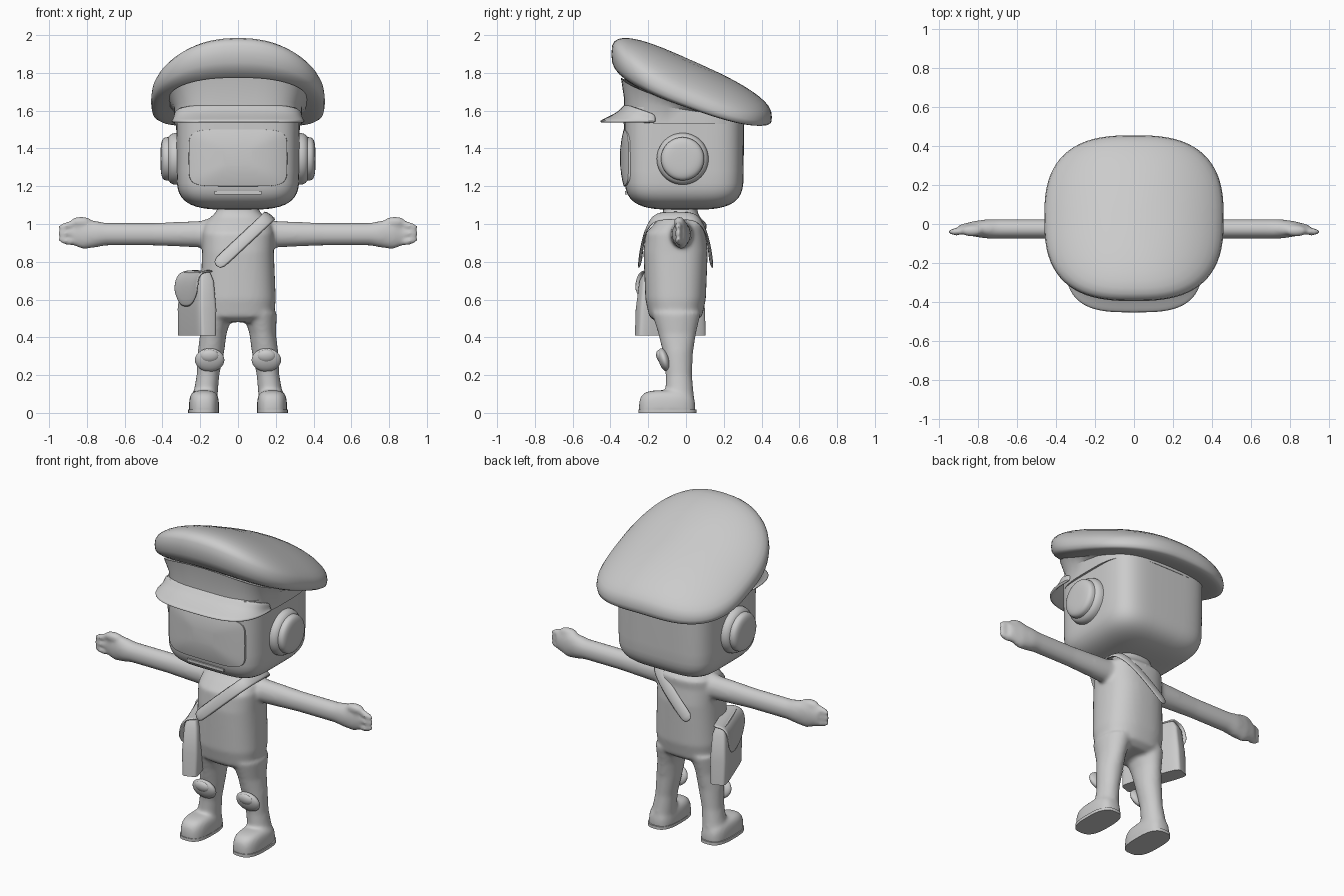
import bpy, bmesh, math
from mathutils import Vector, Matrix

if "Cube" in bpy.data.objects:
    bpy.data.objects.remove(bpy.data.objects["Cube"])

GREY = (0.6, 0.6, 0.6, 1)
clay = bpy.data.materials.new("plain grey")
clay.diffuse_color = GREY
clay.use_nodes = True
clay.node_tree.nodes["Principled BSDF"].inputs["Base Color"].default_value = GREY


def finish(name, bm, angle=40):
    """Turn a bmesh into a smooth shaded object."""
    bmesh.ops.recalc_face_normals(bm, faces=bm.faces)
    mesh = bpy.data.meshes.new(name)
    bm.to_mesh(mesh)
    bm.free()
    mesh.materials.append(clay)
    ob = bpy.data.objects.new(name, mesh)
    bpy.context.collection.objects.link(ob)
    bpy.ops.object.select_all(action="DESELECT")
    ob.select_set(True)
    bpy.context.view_layer.objects.active = ob
    bpy.ops.object.shade_smooth_by_angle(angle=math.radians(angle))
    return ob


def oval(angle, power):
    """Point on a unit superellipse."""
    c, s = math.cos(angle), math.sin(angle)
    return (math.copysign(abs(c) ** (2 / power), c), math.copysign(abs(s) ** (2 / power), s))


def quarter(power, steps=8):
    """Rounded edge: (radius, height) pairs from the rim up to the nearly closed top."""
    return [oval(math.pi / 2 * i / (steps + 0.2), power) for i in range(steps + 1)]


def skin(bm, rows, closed=True):
    """Join neighbouring rows of vertices with quads."""
    for low, high in zip(rows, rows[1:]):
        for i in range(len(low) if closed else len(low) - 1):
            j = (i + 1) % len(low)
            bm.faces.new((low[i], low[j], high[j], high[i]))


def loft(bm, rows, power=2, segments=48, axis="z", side=1):
    """Skin superellipse rows: height, centre a and b, radius a and b, then slope and bow."""
    rings = []
    for height, centre_a, centre_b, radius_a, radius_b, *lean in rows:
        slope, bow = lean or (0, 0)
        ring = []
        for i in range(segments):
            u, v = oval(math.tau * i / segments, power)
            a, b = centre_a + radius_a * u, centre_b + radius_b * v
            level = height + slope * b - bow * a * a
            place = (side * a, b, level) if axis == "z" else (side * level, a, b)
            ring.append(bm.verts.new(place))
        rings.append(ring)
    skin(bm, rings)
    bm.faces.new(rings[0])
    bm.faces.new(rings[-1])


def ball(bm, centre, size, turn=0, axis="Y"):
    matrix = Matrix.Translation(centre) @ Matrix.Rotation(turn, 4, axis) @ Matrix.Diagonal((*size, 1))
    bmesh.ops.create_uvsphere(bm, u_segments=24, v_segments=16, radius=1, matrix=matrix)


def thicken(ob, thickness, levels):
    solid = ob.modifiers.new("thick", "SOLIDIFY")
    solid.thickness, solid.offset = thickness, 0
    soft = ob.modifiers.new("soft", "SUBSURF")
    soft.levels = soft.render_levels = levels


# Body: torso, legs, boots, arms and hands fused into one skin
bm = bmesh.new()
torso = ((0.48, 0.14, 0.1), (0.51, 0.19, 0.14), (0.6, 0.2, 0.16), (0.85, 0.19, 0.17),
         (0.95, 0.19, 0.16), (1, 0.18, 0.14), (1.04, 0.14, 0.1), (1.07, 0.11, 0.09), (1.14, 0.11, 0.09))
loft(bm, [(z, 0, -0.055 if z < 1 else -0.03, wide, deep) for z, wide, deep in torso], power=2.5)
leg = ((0, 0.07, 0.08), (0.2, 0.06, 0.07), (0.32, 0.07, 0.08), (0.42, 0.07, 0.1), (0.53, 0.09, 0.13))
arm = ((0.1, 0.07, 0.1), (0.2, 0.06, 0.07), (0.45, 0.05, 0.06), (0.7, 0.05, 0.06),
       (0.75, 0.05, 0.07), (0.82, 0.04, 0.08), (0.9, 0.02, 0.05))
for side in (1, -1):
    loft(bm, [(z, 0.185 - 0.13 * z, -0.03 - 0.04 * z, wide, deep) for z, wide, deep in leg], side=side)
    loft(bm, [(0.12 * h, 0.18, -0.1, 0.08 * r, 0.15 * r) for r, h in quarter(4)], power=2.8, side=side)
    loft(bm, [(x, -0.025, 0.946, deep, tall) for x, deep, tall in arm], axis="x", side=side)
    ball(bm, (side * 0.83, -0.035, 1.01), (0.06, 0.03, 0.03))
    for finger in (-1, 0, 1):
        ball(bm, (side * 0.91, -0.04, 0.95 + 0.04 * finger), (0.046, 0.02, 0.02), side * finger / 4)
body = finish("body", bm)
fuse = body.modifiers.new("fuse", "REMESH")
fuse.mode, fuse.voxel_size, fuse.use_smooth_shade = "VOXEL", 0.01, True
relax = body.modifiers.new("relax", "SMOOTH")
relax.factor, relax.iterations = 0.5, 12

for side, label in ((1, "left"), (-1, "right")):
    # Boot sole
    bm = bmesh.new()
    loft(bm, [(z, 0.182, -0.098, 0.082, 0.153) for z in (0, 0.018)], power=2.8, side=side)
    finish(label + "_sole", bm)

    # Knee pad with a raised centre
    bm = bmesh.new()
    ball(bm, (side * 0.15, -0.115, 0.28), (0.078, 0.03, 0.064), 0.3, "X")
    ball(bm, (side * 0.15, -0.133, 0.3), (0.05, 0.024, 0.036), 0.3, "X")
    finish(label + "_knee_pad", bm)

    # Ear cup with a domed cap
    bm = bmesh.new()
    for base, radius, dome in ((0.3, 0.138, 0.08), (0.36, 0.115, 0.05)):
        loft(bm, [(base + dome * h, -0.018, 1.345, radius * r, radius * r) for r, h in quarter(4)],
             axis="x", side=side)
    finish(label + "_ear_cup", bm)

# Head: rounded block, narrower at the chin
bm = bmesh.new()
chin = [(1.28 - 0.205 * h, 0, -0.01, 0.325 * r, 0.315 * r) for r, h in quarter(3.5, 12)]
loft(bm, [(1.62, 0, -0.01, 0.328, 0.318)] + chin, power=4.5, segments=72)
finish("head", bm)

# Face: low rim around a softly domed panel
bm = bmesh.new()
panel = [(1.02, -0.28), (1, -0.33)] + [(r, 0.02 * r * r - 0.35) for r in (0.95, 0.8, 0.6, 0.3)]
rings = []
for scale, y in panel:
    points = [oval(math.tau * i / 48, 6) for i in range(48)]
    rings.append([bm.verts.new((0.26 * scale * u, y + abs(scale * u) ** 4 / 40, 1.35 + 0.15 * scale * v))
                  for u, v in points])
skin(bm, rings)
bm.faces.new(rings[-1])
finish("face_panel", bm)

bm = bmesh.new()
size = Matrix.Diagonal((0.25, 0.03, 0.018, 1))
bmesh.ops.create_cube(bm, matrix=Matrix.Translation((0, -0.308, 1.165)) @ size)
finish("mouth", bm)

# Cap band, swelling where it meets the crown
bm = bmesh.new()
loft(bm, [(1.53, 0, -0.01, 0.34, 0.32), (1.61, 0, -0.01, 0.34, 0.317, -0.15, 0.05),
          (1.67, 0, 0, 0.37, 0.345, -0.31, 0.3)], power=3.6, segments=64)
finish("cap_band", bm)

# Cap crown: soft wedge, high at the front, low at the back and arched across
bm = bmesh.new()
edge = quarter(3, 9)
crown = []
for radius, height in [(r, -h) for r, h in reversed(edge)] + edge[1:]:
    rise = (1 + height) / 2
    crown.append((1.64 + 0.24 * rise ** 1.2, 0, 0.03, 0.46 * radius, 0.425 * radius,
                  -0.28 - 0.165 * rise ** 0.5, 0.25 + 0.3 * rise))
loft(bm, crown, power=2.7, segments=72)
finish("cap_crown", bm, 60)

# Cap visor: thin sheet flowing forward and down from the band
bm = bmesh.new()
rows = []
for step in range(6):
    t = step / 5
    arc = [oval(math.pi * i / 24, 3.2) for i in range(25)]
    rows.append([bm.verts.new(((0.33 + 0.02 * t) * u, -0.16 - (0.155 + 0.14 * t) * v,
                               1.635 - 0.095 * t ** 0.6 - 0.055 * (1 - v) * (1 - t))) for u, v in arc])
skin(bm, rows, closed=False)
thicken(finish("cap_visor", bm), 0.016, 1)

# Shoulder strap: ribbon arching from the bag over the left shoulder and down the back
path = []
for i in range(1, 24):
    run, rise = math.cos(math.pi * i / 24), math.sin(math.pi * i / 24)
    depth = math.copysign(abs(run) ** 0.45, run)
    path.append(Vector((-0.22 + 0.39 * rise, -0.055 - 0.193 * depth, 0.68 + 0.365 * rise)))
bm = bmesh.new()
pairs = []
for before, point, after in zip(path, path[1:], path[2:]):
    outward = point - Vector((0, -0.05, 0.82))
    across = (after - before).cross(outward).normalized() * 0.038
    pairs.append((bm.verts.new(point + across), bm.verts.new(point - across)))
skin(bm, pairs, closed=False)
thicken(finish("shoulder_strap", bm), 0.016, 1)

# Satchel hanging on the right hip, flaring to the bottom, with a flap
hip = Matrix.Translation((-0.217, -0.083, 0)) @ Matrix.Rotation(math.radians(20), 4, "Z")
bm = bmesh.new()
pouch = ((0.41, 0.05, 0.19), (0.55, 0.055, 0.184), (0.7, 0.045, 0.165), (0.745, 0.03, 0.14))
loft(bm, [(z, 0, 0, thick, wide) for z, thick, wide in pouch], power=6)
bm.transform(hip)
finish("satchel", bm)

bm = bmesh.new()
flap = []
for i in range(13):
    v = i / 6 - 1
    drop = 0.19 - 0.09 * abs(v) ** 3
    fall = [k / 6 for k in range(7)]
    flap.append([bm.verts.new((0.1 * (1 - q) ** 2 - 0.062, (0.15 + 0.03 * q) * v, 0.75 - drop * q ** 3))
                 for q in fall])
skin(bm, flap, closed=False)
bm.transform(hip)
thicken(finish("satchel_flap", bm), 0.012, 1)
